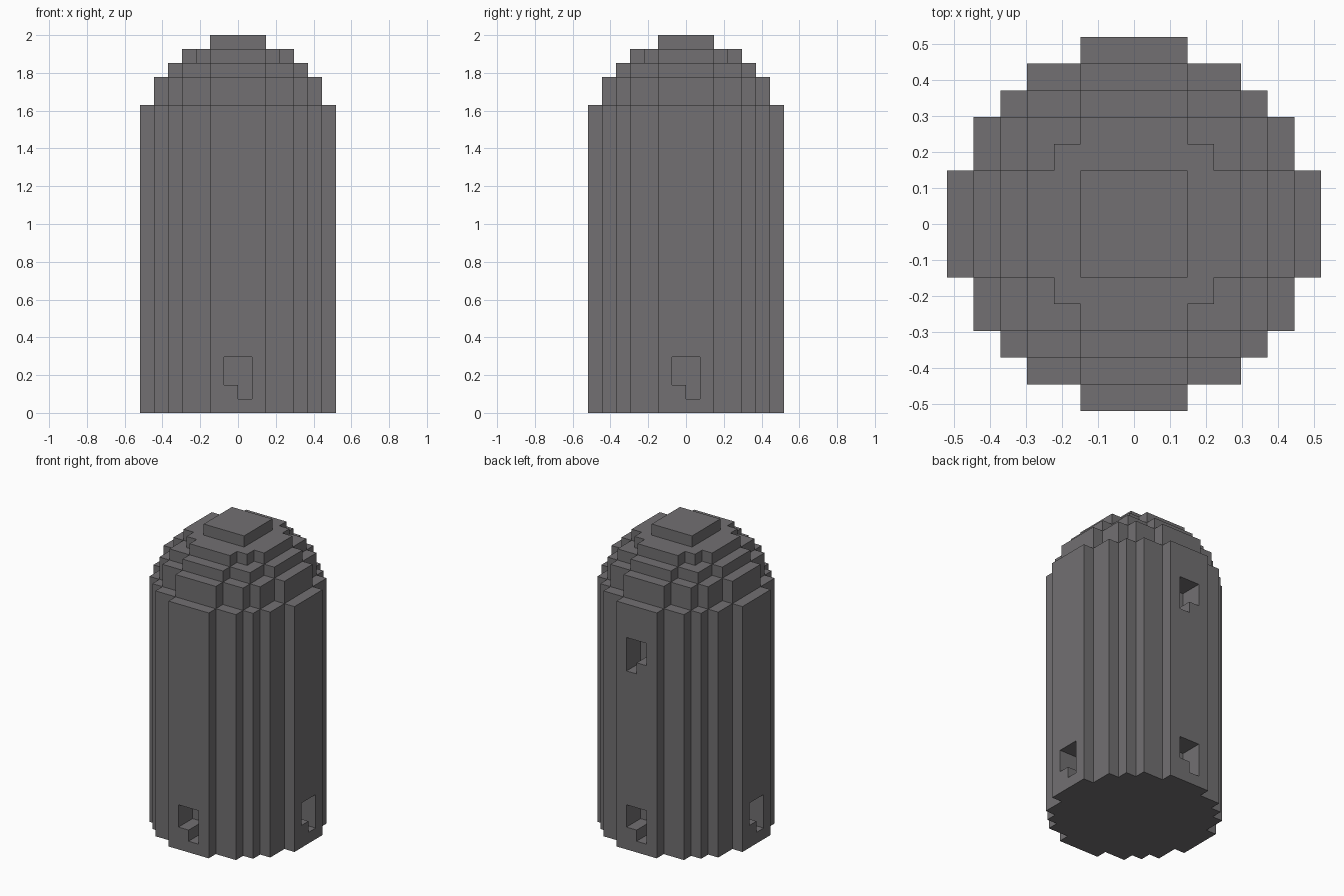
import bpy, bmesh
from math import pi
from mathutils import Matrix

cube = bpy.data.objects.get("Cube")
if cube:
    bpy.data.objects.remove(cube, do_unlink=True)

U = 2 / 27  # one block

stone = bpy.data.materials.new("dark_grey_stone")
stone.use_nodes = True
color = (0.168, 0.162, 0.168, 1)
stone.diffuse_color = color
stone.node_tree.nodes["Principled BSDF"].inputs["Base Color"].default_value = color


def stepped_outline(steps):
    """Round a stepped quarter outline out to a full ring, in blocks."""
    quarter = [steps[0]]
    for (x0, y0), (x1, y1) in zip(steps, steps[1:]):
        quarter += [(x1, y0), (x1, y1)]
    ring = []
    for _ in range(4):
        ring += quarter
        quarter = [(-y, x) for x, y in quarter]
    return ring


def add_prism(bm, outline, low, high, matrix=Matrix(), bottom=True):
    """Extrude an outline between two levels."""
    rings = [[bm.verts.new(matrix @ Matrix.Scale(U, 4) @
                           Matrix.Translation((x, y, level)).to_translation())
              for x, y in outline] for level in (low, high)]
    faces = [bm.faces.new(rings[1])]
    if bottom:
        faces.append(bm.faces.new(rings[0][::-1]))
    n = len(outline)
    for i in range(n):
        j = (i + 1) % n
        faces.append(bm.faces.new((rings[0][i], rings[0][j], rings[1][j], rings[1][i])))
    if bottom:
        bmesh.ops.recalc_face_normals(bm, faces=faces)


def finish(bm, name):
    mesh = bpy.data.meshes.new(name)
    bm.to_mesh(mesh)
    bm.free()
    mesh.materials.append(stone)
    obj = bpy.data.objects.new(name, mesh)
    bpy.context.collection.objects.link(obj)
    return obj


# Tower body
bm = bmesh.new()
add_prism(bm, stepped_outline([(7, 2), (6, 4), (5, 5), (4, 6), (2, 7)]), 0, 22)
body = finish(bm, "tower_body")

# Stepped dome tiers
tiers = [
    ("dome_lower_tier", 22, 24, [(6, 2), (5, 4), (4, 5), (2, 6)]),
    ("dome_middle_tier", 24, 25, [(5, 2), (4, 4), (2, 5)]),
    ("dome_upper_tier", 25, 26, [(4, 2), (3, 3), (2, 4)]),
    ("dome_cap", 26, 27, [(2, 2)]),
]
for name, low, high, steps in tiers:
    bm = bmesh.new()
    add_prism(bm, stepped_outline(steps), low, high, bottom=False)
    finish(bm, name)

# Notched openings: one low on each side, one mirrored high on the back
notch = [(-1, 2), (0, 2), (0, 1), (1, 1), (1, 4), (-1, 4)]
high_notch = [(-x, z + 15) for x, z in notch]
bm = bmesh.new()
upright = Matrix.Rotation(pi / 2, 4, "X")
for side in range(4):
    turn = Matrix.Rotation(side * pi / 2, 4, "Z") @ upright
    add_prism(bm, notch, 5, 8, turn)
    if side == 2:
        add_prism(bm, high_notch, 5, 8, turn)
cutter = finish(bm, "opening_cutter")
cutter.hide_render = True

cut = body.modifiers.new("openings", "BOOLEAN")
cut.operation = "DIFFERENCE"
cut.solver = "EXACT"
cut.object = cutter
bpy.context.view_layer.objects.active = body
bpy.ops.object.modifier_apply(modifier=cut.name)
bpy.data.objects.remove(cutter, do_unlink=True)
